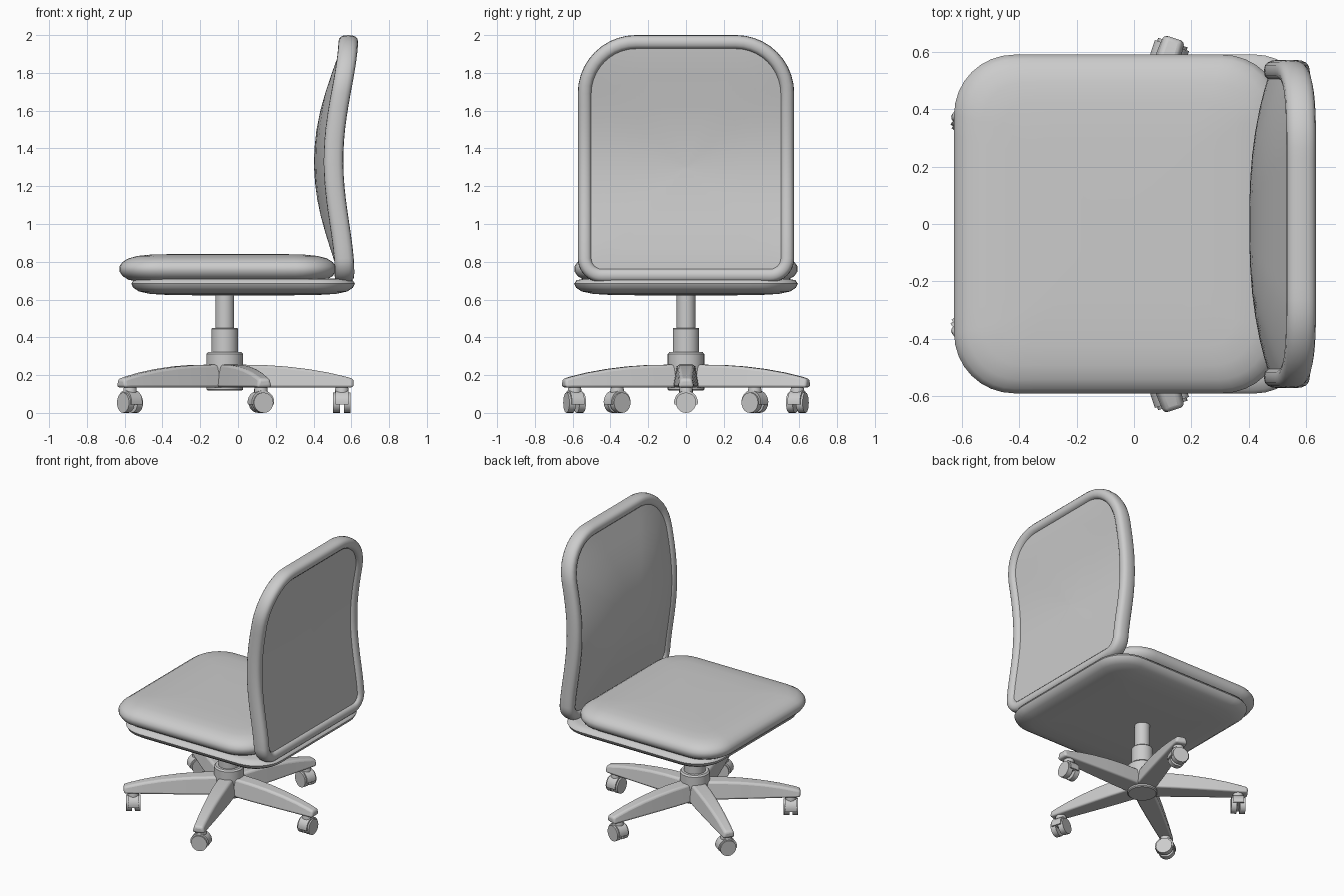
import bpy, bmesh, math
from mathutils import Matrix, Vector

if "Cube" in bpy.data.objects:
    bpy.data.objects.remove(bpy.data.objects["Cube"])

HUB = -0.07  # x of the swivel column


def make(name, rings, cap=True, wrap=False, angle=50):
    """Skin a list of closed rings into one smooth object."""
    bm = bmesh.new()
    vs = [[bm.verts.new(p) for p in r] for r in rings]
    n = len(vs[0])
    for a, b in zip(vs, vs[1:] + ([vs[0]] if wrap else [])):
        for i in range(n):
            j = (i + 1) % n
            bm.faces.new((a[i], a[j], b[j], b[i]))
    if cap and not wrap:
        bm.faces.new(vs[0])
        bm.faces.new(vs[-1])
    bmesh.ops.recalc_face_normals(bm, faces=bm.faces)
    me = bpy.data.meshes.new(name)
    bm.to_mesh(me)
    bm.free()
    ob = bpy.data.objects.new(name, me)
    bpy.context.collection.objects.link(ob)
    smooth(ob, angle)
    return ob


def smooth(ob, angle=50):
    bpy.ops.object.select_all(action='DESELECT')
    ob.select_set(True)
    bpy.context.view_layer.objects.active = ob
    bpy.ops.object.shade_smooth_by_angle(angle=math.radians(angle))


def outline(x0, x1, y0, y1, r_low, r_high, arc=8, side=10):
    """Rounded rectangle; corner radius may differ at low and high y."""
    pts = []
    corners = [(x1, y0, -1, r_low), (x1, y1, 0, r_high),
               (x0, y1, 1, r_high), (x0, y0, 2, r_low)]
    for x, y, q, r in corners:
        cx = x - r if x == x1 else x + r
        cy = y - r if y == y1 else y + r
        for k in range(arc + 1):
            a = (q + k / arc) * math.pi / 2
            pts.append(Vector((cx + r * math.cos(a), cy + r * math.sin(a))))
    out, m = [], len(pts)
    for i, p in enumerate(pts):
        out.append(p)
        if i % (arc + 1) == arc:
            q = pts[(i + 1) % m]
            out += [p.lerp(q, k / side) for k in range(1, side)]
    return out


def slab(name, cx, hx, hy, r, profile):
    """Cushion-like slab from (inset, z) profile."""
    rings = []
    for inset, z in profile:
        rr = max(r - inset * 0.7, 0.04)
        o = outline(cx - hx + inset, cx + hx - inset, -hy + inset, hy - inset, rr, rr)
        rings.append([(p.x, p.y, z) for p in o])
    return make(name, rings)


def lathe(name, profile, x=HUB, n=32):
    return make(name, [[(x + r * math.cos(2 * math.pi * i / n),
                         r * math.sin(2 * math.pi * i / n), z) for i in range(n)]
                       for r, z in profile], angle=35)


# seat cushion and the pan beneath it
slab("seat_cushion", -0.055, 0.575, 0.593, 0.21,
     [(0.3, 0.69), (0.1, 0.695), (0.05, 0.705), (0.018, 0.725), (0.002, 0.75),
      (0.002, 0.775), (0.018, 0.798), (0.05, 0.818), (0.1, 0.831), (0.17, 0.838),
      (0.3, 0.841), (0.5, 0.842)])
slab("seat_pan", 0.027, 0.592, 0.592, 0.2,
     [(0.4, 0.622), (0.2, 0.624), (0.1, 0.63), (0.04, 0.643), (0.01, 0.663),
      (0.0, 0.684), (0.012, 0.702), (0.05, 0.71), (0.3, 0.711)])

# backrest curve in side view
KNOTS = [(0.72, 0.563), (0.95, 0.545), (1.3, 0.506), (1.65, 0.537), (1.95, 0.583)]


def spine(z):
    total = 0
    for i, (zi, xi) in enumerate(KNOTS):
        for j, (zj, _) in enumerate(KNOTS):
            if i != j:
                xi *= (z - zj) / (zi - zj)
        total += xi
    return total


# backrest frame: rounded section swept round the outline
path = outline(-0.535, 0.535, 0.728, 1.962, 0.09, 0.27, arc=10, side=14)
rings = []
for i, p in enumerate(path):
    t = path[(i + 1) % len(path)] - path[i - 1]
    nrm = Vector((t.y, -t.x)).normalized()
    ring = []
    for k in range(16):
        a = 2 * math.pi * k / 16
        c, s = math.cos(a), math.sin(a)
        c, s = math.copysign(abs(c) ** 0.8, c), math.copysign(abs(s) ** 0.8, s)
        q = p + nrm * 0.038 * c
        ring.append((spine(p.y) + 0.052 * s, q.x, q.y))
    rings.append(ring)
make("backrest_frame", rings, wrap=True)

# backrest pad: bulging front, nearly flat back, inside the frame
mid = Vector((0, 1.3))
rings = []
for side, scales in ((1, (0.02, 0.25, 0.5, 0.75, 0.9, 0.97)),
                     (-1, (0.97, 0.93, 0.86, 0.75, 0.6, 0.45, 0.3, 0.15, 0.02))):
    for s in scales:
        ring = []
        for p in path:
            q = mid + (p - mid) * s
            if side > 0:
                off = 0.03
            else:
                off = -0.03 - 0.073 * (1 - s ** 2.5)
            ring.append((spine(q.y) + off, q.x, q.y))
        rings.append(ring)
make("backrest_pad", rings)

# swivel column and hub
lathe("column_upper", [(0.05, 0.44), (0.05, 0.64)])
lathe("column_sleeve", [(0.07, 0.31), (0.07, 0.445), (0.066, 0.45)])
lathe("hub", [(0.09, 0.118), (0.097, 0.124), (0.097, 0.312), (0.088, 0.322)])

# five star legs with casters
LEG = [(0.0, 0.07, 0.256), (0.2, 0.067, 0.254), (0.32, 0.062, 0.246), (0.44, 0.056, 0.232),
       (0.55, 0.05, 0.213), (0.64, 0.045, 0.192), (0.682, 0.042, 0.18)]
for i in range(5):
    turn = Matrix.Translation((HUB, 0, 0)) @ Matrix.Rotation(i * math.tau / 5, 4, 'Z')
    leg = make(f"base_leg_{i + 1}",
               [[(r, -w, 0.135), (r, w, 0.135), (r, w * 0.7, z), (r, -w * 0.7, z)]
                for r, w, z in LEG], angle=40)
    leg.matrix_world = turn
    bev = leg.modifiers.new("bevel", 'BEVEL')
    bev.width, bev.segments, bev.angle_limit = 0.014, 3, math.radians(40)

    # wheel pair, hood and stem; axle lies along the leg
    caster = turn @ Matrix.Translation((0.62, 0, 0))
    axle = Matrix.Rotation(math.pi / 2, 4, 'Y')
    for nm, dx in (("inner", -0.028), ("outer", 0.028)):
        bpy.ops.mesh.primitive_cylinder_add(vertices=20, radius=0.054, depth=0.036)
        wheel = bpy.context.object
        wheel.name = f"caster_wheel_{nm}_{i + 1}"
        wheel.matrix_world = caster @ Matrix.Translation((dx, 0, 0.054)) @ axle
        smooth(wheel, 35)
    arc = [(0.063 * math.cos(a), 0.056 + 0.063 * math.sin(a))
           for a in [math.radians(-10 + 200 * k / 12) for k in range(13)]]
    hood = make(f"caster_hood_{i + 1}",
                [[(x, y, z) for y, z in arc] for x in (-0.035, 0.035)], angle=35)
    hood.matrix_world = caster
    stem = lathe(f"caster_stem_{i + 1}", [(0.036, 0.09), (0.036, 0.125), (0.03, 0.145)], x=0, n=16)
    stem.matrix_world = caster
